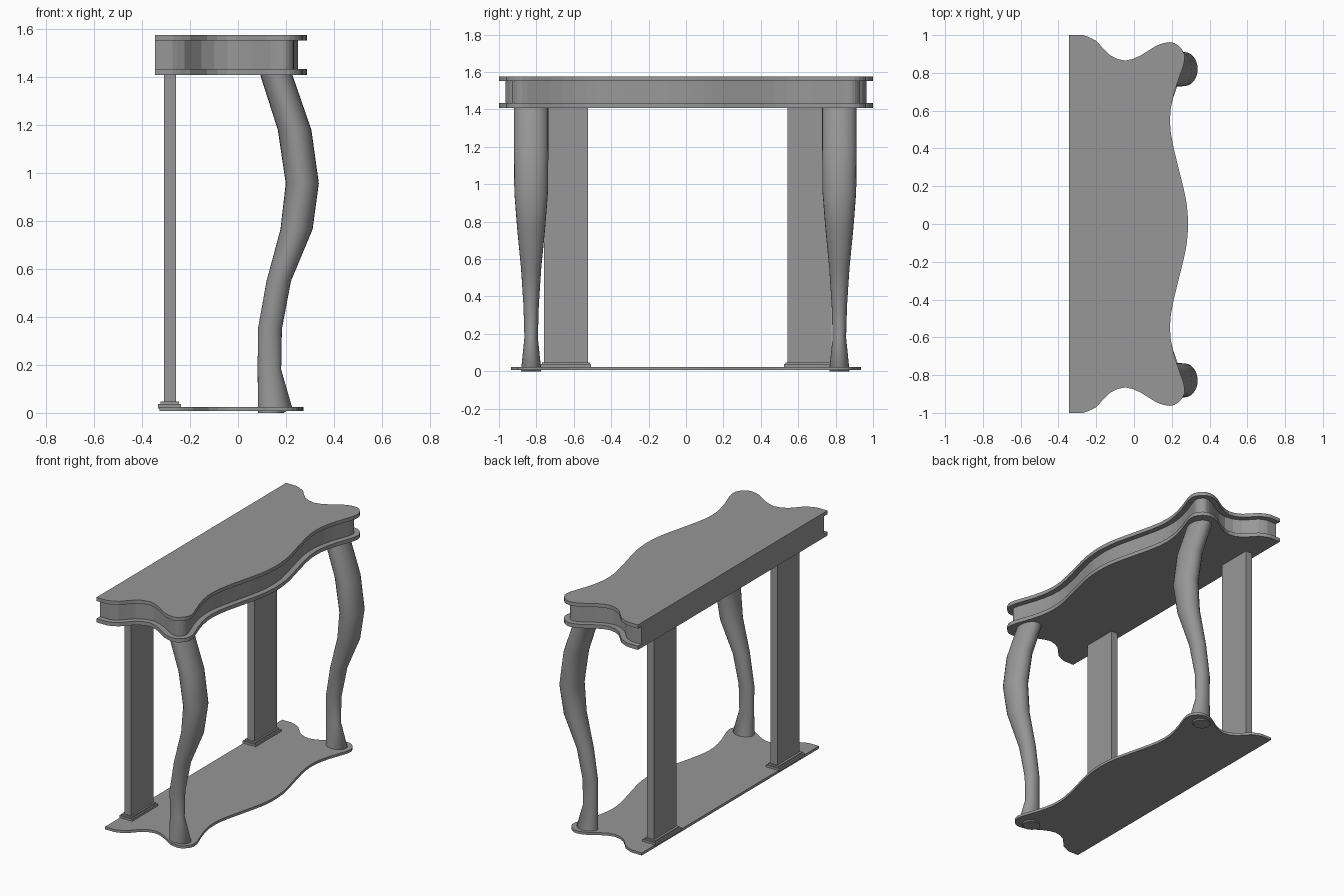
import bpy, bmesh, math
from mathutils import Vector

cube = bpy.data.objects.get("Cube")
if cube:
    bpy.data.objects.remove(cube, do_unlink=True)

# One plain grey for the whole table
grey = bpy.data.materials.new("plain_grey")
grey.use_nodes = True
colour = (0.31, 0.31, 0.31, 1)
grey.diffuse_color = colour
grey.node_tree.nodes["Principled BSDF"].inputs["Base Color"].default_value = colour


def finish(bm, name):
    """Turn a bmesh into a named, coloured object."""
    bmesh.ops.recalc_face_normals(bm, faces=bm.faces)
    mesh = bpy.data.meshes.new(name)
    bm.to_mesh(mesh)
    bm.free()
    mesh.materials.append(grey)
    obj = bpy.data.objects.new(name, mesh)
    bpy.context.collection.objects.link(obj)
    return obj


def smooth_curve(points, steps):
    """Catmull-Rom curve through the points."""
    pts = [Vector(p) for p in points]
    out = []
    for i in range(len(pts) - 1):
        a, b, c = pts[max(i - 1, 0)], pts[i], pts[i + 1]
        d = pts[min(i + 2, len(pts) - 1)]
        for s in range(steps):
            t = s / steps
            out.append((2 * b + (c - a) * t + (2 * a - 5 * b + 4 * c - d) * t ** 2
                        + (3 * b - a - 3 * c + d) * t ** 3) / 2)
    return out + [pts[-1]]


def inset(outline, amount):
    """Move the outline inwards, keeping the straight back edge flush."""
    out = []
    last = len(outline) - 1
    for i, p in enumerate(outline):
        along = (outline[min(i + 1, last)] - outline[max(i - 1, 0)]).normalized()
        out.append(p + Vector((along.y, -along.x)) * amount)
    return out


def slab(name, outline, bottom, top):
    bm = bmesh.new()
    face = bm.faces.new([bm.verts.new((p.x, p.y, bottom)) for p in outline])
    up = bmesh.ops.extrude_face_region(bm, geom=[face])
    verts = [v for v in up["geom"] if isinstance(v, bmesh.types.BMVert)]
    bmesh.ops.translate(bm, verts=verts, vec=(0, 0, top - bottom))
    # extrusion removes the starting face, so close the underside
    bmesh.ops.holes_fill(bm, edges=[e for e in bm.edges if e.is_boundary])
    return finish(bm, name)


def box(name, centre, size):
    bm = bmesh.new()
    bmesh.ops.create_cube(bm, size=1)
    for v in bm.verts:
        v.co = Vector(c + s * k for c, s, k in zip(centre, size, v.co))
    return finish(bm, name)


def leg(name, y, rings, sides=24):
    """Loft oval rings (height, x, x radius, y radius)."""
    bm = bmesh.new()
    loops = []
    for z, x, rx, ry in rings:
        angles = [math.tau * i / sides for i in range(sides)]
        loops.append([bm.verts.new((x + rx * math.cos(a), y + ry * math.sin(a), z))
                      for a in angles])
    for low, high in zip(loops, loops[1:]):
        for i in range(sides):
            j = (i + 1) % sides
            bm.faces.new((low[i], low[j], high[j], high[i])).smooth = True
    bm.faces.new(loops[0])
    bm.faces.new(loops[-1])
    return finish(bm, name)


# Serpentine outline: half of it, then mirrored across y
half = smooth_curve([
    (-0.27, 1), (-0.2, 0.97), (-0.13, 0.895), (-0.045, 0.865), (0.04, 0.895),
    (0.12, 0.945), (0.19, 0.963), (0.235, 0.945), (0.266, 0.9), (0.262, 0.84),
    (0.22, 0.72), (0.193, 0.6), (0.195, 0.48), (0.225, 0.34), (0.26, 0.2),
    (0.28, 0.1), (0.287, 0)], 2)
half.insert(0, Vector((-0.345, 1)))
outline = half + [Vector((p.x, -p.y)) for p in reversed(half[:-1])]

# Top, recessed apron, lower moulding and floor shelf
slab("table_top", outline, 1.552, 1.576)
slab("apron", inset(outline, 0.036), 1.43, 1.556)
slab("lower_moulding", outline, 1.409, 1.434)
slab("floor_shelf", [Vector((p.x * 0.95, p.y * 0.935)) for p in outline], 0.007, 0.024)

# Curved front legs
rings = [(0, 0.137, 0.054, 0.053), (0.025, 0.154, 0.071, 0.052),
         (0.18, 0.131, 0.049, 0.036), (0.35, 0.133, 0.05, 0.041),
         (0.55, 0.17, 0.051, 0.054), (0.765, 0.244, 0.067, 0.075),
         (0.957, 0.268, 0.069, 0.09), (1.18, 0.236, 0.07, 0.092),
         (1.42, 0.156, 0.067, 0.092)]
leg("front_leg_right", -0.828, rings)
leg("front_leg_left", 0.82, rings)

# Flat back posts on stepped feet
for side, y in (("right", -0.642), ("left", 0.66)):
    box("back_post_" + side, (-0.283, y, 0.73), (0.05, 0.235, 1.38))
    box("post_foot_lower_" + side, (-0.285, y, 0.028), (0.096, 0.27, 0.02))
    box("post_foot_upper_" + side, (-0.285, y, 0.04), (0.076, 0.255, 0.016))
